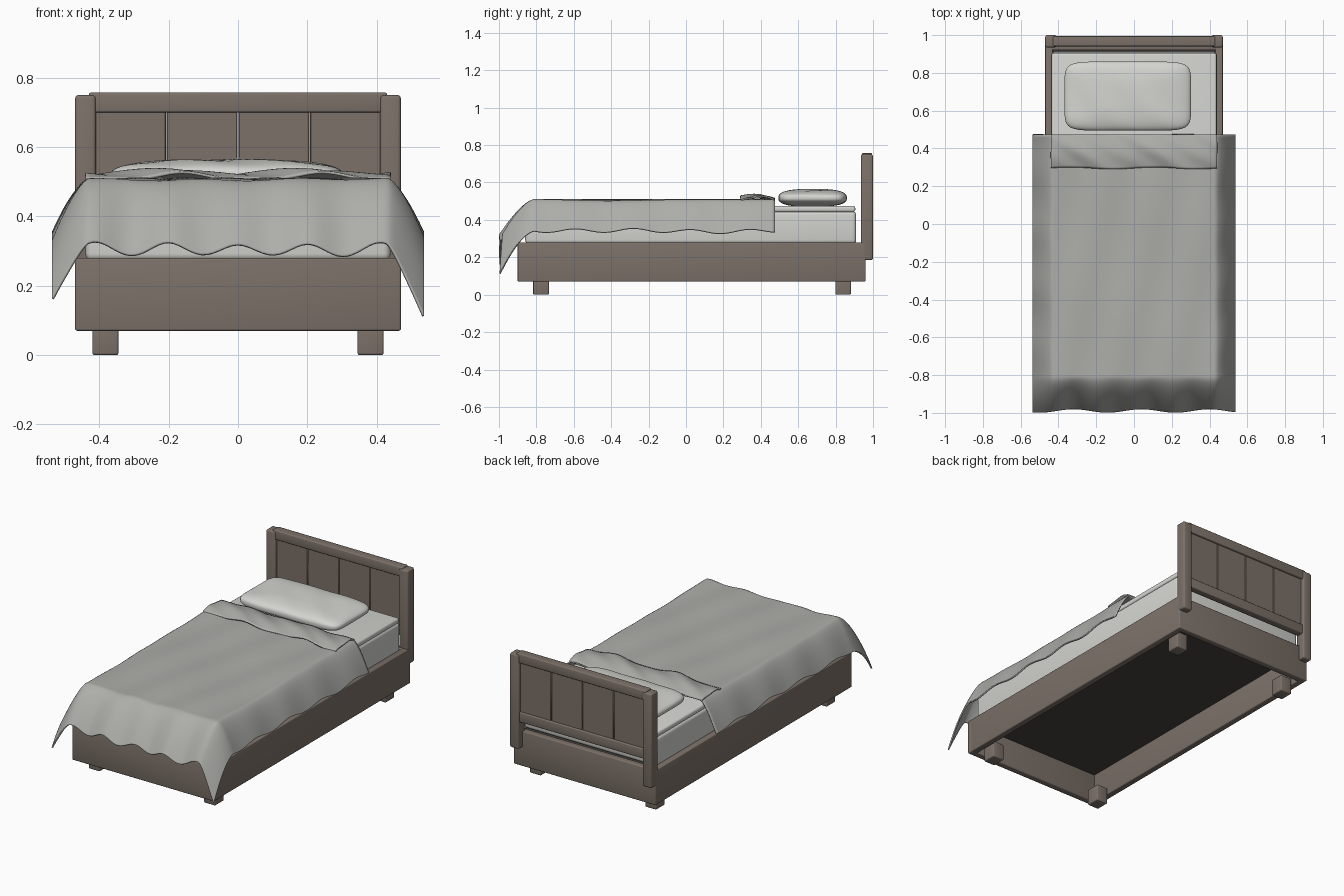
import bpy, bmesh
from math import sin, cos, pi, radians

if "Cube" in bpy.data.objects:
    bpy.data.objects.remove(bpy.data.objects["Cube"])


def material(name, rgb):
    m = bpy.data.materials.new(name)
    m.diffuse_color = (*rgb, 1)
    m.use_nodes = True
    m.node_tree.nodes["Principled BSDF"].inputs["Base Color"].default_value = m.diffuse_color
    return m


WOOD = material("wood", (0.20, 0.165, 0.14))
DARK = material("dark_board", (0.06, 0.055, 0.05))
LINEN = material("linen", (0.66, 0.66, 0.63))
COVER = material("cover", (0.42, 0.42, 0.40))


def finish(name, bm, mat, angle=40):
    me = bpy.data.meshes.new(name)
    bm.to_mesh(me)
    bm.free()
    ob = bpy.data.objects.new(name, me)
    bpy.context.collection.objects.link(ob)
    me.materials.append(mat)
    bpy.ops.object.select_all(action='DESELECT')
    ob.select_set(True)
    bpy.context.view_layer.objects.active = ob
    bpy.ops.object.shade_smooth_by_angle(angle=radians(angle))
    return ob


def box(name, x, y, z, mat=WOOD, bevel=0.006, seg=3):
    """Rounded box from (min, max) ranges."""
    bm = bmesh.new()
    bmesh.ops.create_cube(bm, size=1)
    for v in bm.verts:
        for i, (a, b) in enumerate((x, y, z)):
            v.co[i] = (a + b) / 2 + v.co[i] * (b - a)
    if bevel:
        bmesh.ops.bevel(bm, geom=bm.edges[:], offset=bevel, segments=seg,
                        profile=0.5, affect='EDGES')
    return finish(name, bm, mat)


def sheet(name, nu, nv, func, mat, thick):
    """Cloth surface from func(u, v), u and v in 0..1, given thickness."""
    bm = bmesh.new()
    rows = [[bm.verts.new(func(i / nu, j / nv)) for i in range(nu + 1)]
            for j in range(nv + 1)]
    for j in range(nv):
        for i in range(nu):
            bm.faces.new((rows[j][i], rows[j][i + 1],
                          rows[j + 1][i + 1], rows[j + 1][i]))
    ob = finish(name, bm, mat, 60)
    mod = ob.modifiers.new("thickness", 'SOLIDIFY')
    mod.thickness = thick
    mod.offset = -1
    return ob


# Base frame, mattress support and feet
for s, side in ((-1, "left"), (1, "right")):
    xs = sorted((s * 0.43, s * 0.47))
    box(f"{side}_side_rail", xs, (-0.895, 0.955), (0.07, 0.28))
    for y, end in ((-0.775, "front"), (0.84, "back")):
        box(f"{end}_{side}_foot", sorted((s * 0.345, s * 0.42)),
            (y - 0.042, y + 0.042), (0, 0.10))
box("foot_board", (-0.47, 0.47), (-0.90, -0.86), (0.07, 0.28))
box("head_end_rail", (-0.47, 0.47), (0.92, 0.96), (0.07, 0.28))
box("mattress_support", (-0.435, 0.435), (-0.87, 0.93), (0.245, 0.27), DARK, 0)

# Headboard
for s, side in ((-1, "left"), (1, "right")):
    box(f"{side}_headboard_post", sorted((s * 0.41, s * 0.47)),
        (0.935, 1.0), (0.185, 0.75), bevel=0.010)
box("headboard_top_rail", (-0.43, 0.43), (0.941, 0.994), (0.70, 0.757))
box("headboard_lower_rail", (-0.42, 0.42), (0.945, 0.99), (0.345, 0.405))
for i in range(4):
    x = -0.414 + i * 0.207
    box(f"headboard_plank_{i + 1}", (x + 0.001, x + 0.206),
        (0.955, 0.98), (0.395, 0.71), bevel=0.003, seg=1)

# Mattress with its thin top layer
box("mattress", (-0.44, 0.44), (-0.86, 0.91), (0.272, 0.446), LINEN, 0.02, 4)
box("mattress_top", (-0.437, 0.437), (-0.855, 0.905), (0.442, 0.475), LINEN, 0.012, 4)

# Pillow: cube pushed out to a cushion shape
bm = bmesh.new()
bmesh.ops.create_cube(bm, size=2)
bmesh.ops.subdivide_edges(bm, edges=bm.edges[:], cuts=23, use_grid_fill=True)
for v in bm.verts:
    x, y, z = v.co
    r = ((abs(x) ** 7 + abs(y) ** 7) ** (2.7 / 7) + abs(z) ** 2.7) ** (1 / 2.7)
    x, y, z = x / r, y / r, z / r
    wrinkle = 0.002 * sin(9 * x + 4 * y) * max(z, 0)
    v.co = (-0.033 + 0.335 * x, 0.677 + 0.183 * y,
            0.517 + 0.047 * z + wrinkle)
finish("pillow", bm, LINEN, 80)


# Blanket draped over both sides and the foot
def spread(t, power):
    """Remap 0..1 to -1..1 with more rows near the ends."""
    a = 2 * t - 1
    return (1 if a > 0 else -1) * (1 - (1 - abs(a)) ** power)


def blanket(u, v):
    x = 0.537 * spread(u, 1.5)
    y = -0.99 + 1.465 * v ** 1.3
    tx = max(0, (abs(x) - 0.43) / 0.107)
    ty = max(0, (-0.81 - y) / 0.18)
    z = 0.507 - 0.165 * tx ** 1.5 - 0.20 * ty ** 1.5
    z += 0.003 * sin(22 * x - 5 * y) + 0.002 * sin(9 * y + 6 * x)
    z += 0.017 * min(ty, 1) * cos(2 * pi * x / 0.205) * (1 - 0.6 * min(tx, 1))
    z += 0.010 * min(tx, 1) * sin(2 * pi * y / 0.31 + (1 if x > 0 else 2))
    z -= 0.02 * min(tx, 1) * min(ty, 1) * (1 if x > 0 else -1)
    y -= 0.009 * min(ty, 1) * cos(2 * pi * (x - 0.22) / 0.36)
    return x, y, z


sheet("blanket", 90, 110, blanket, COVER, 0.008)


# Turned-back fold at the top of the blanket
def fold(u, v):
    x = -0.44 + 0.88 * u
    y = 0.295 + 0.18 * v + 0.005 * sin(14 * x) * (1 - v)
    z = 0.512 + 0.016 * sin(pi * v) + 0.006 * (1 - v)
    z += 0.010 * (1 - 0.6 * v) * sin(2 * pi * x / 0.40 - 2.2 + 2 * v)
    z += 0.003 * sin(31 * x + 9 * v)
    return x, y, z


sheet("blanket_fold", 60, 16, fold, COVER, 0.008)
